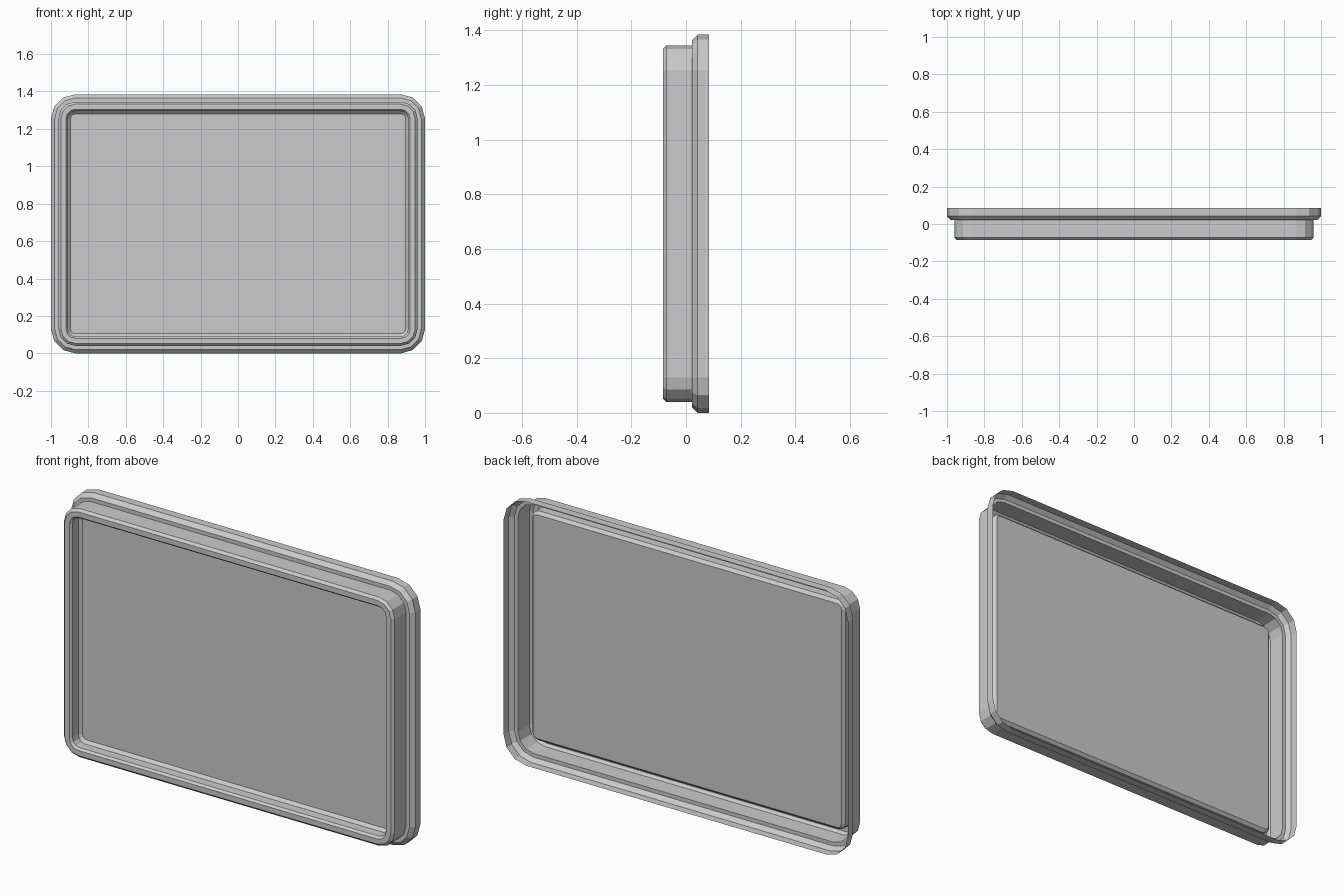
import bpy, bmesh
from math import cos, sin, pi

if "Cube" in bpy.data.objects:
    bpy.data.objects.remove(bpy.data.objects["Cube"])

W, H, R, SEG = 2.0, 1.385, 0.13, 3   # outer size, corner radius, corner segments

# Cross-section from the open back edge to the recessed panel: (inset, y)
PROFILE = [
    (0.0, 0.085), (0.0, 0.042), (0.02, 0.022),         # wide back flange
    (0.04, 0.022), (0.04, -0.072), (0.053, -0.085),    # body wall and front bevel
    (0.08, -0.085), (0.09, -0.073),                    # front rim
    (0.09, -0.025), (0.105, -0.01),                    # recess wall down to the panel
]


def rounded_loop(bm, inset, y):
    """Rounded rectangle offset inwards from the outer outline."""
    r = R - inset
    cx, cz = W / 2 - R, H / 2 - R
    verts = []
    for q, (sx, sz) in enumerate([(1, 1), (-1, 1), (-1, -1), (1, -1)]):
        for i in range(SEG + 1):
            a = (q + i / SEG) * pi / 2
            verts.append(bm.verts.new((sx * cx + r * cos(a), y,
                                       H / 2 + sz * cz + r * sin(a))))
    return verts


def finish(bm, name):
    mesh = bpy.data.meshes.new(name)
    bm.to_mesh(mesh)
    bm.free()
    obj = bpy.data.objects.new(name, mesh)
    bpy.context.collection.objects.link(obj)


# Stepped shell frame, open at the back
bm = bmesh.new()
loops = [rounded_loop(bm, d, y) for d, y in PROFILE]
for a, b in zip(loops, loops[1:]):
    n = len(a)
    for i in range(n):
        j = (i + 1) % n
        bm.faces.new((a[i], b[i], b[j], a[j]))
bmesh.ops.recalc_face_normals(bm, faces=bm.faces[:])
# make the front rim face forwards
rim = min(bm.faces, key=lambda f: f.calc_center_median().y)
if rim.normal.y > 0:
    bmesh.ops.reverse_faces(bm, faces=bm.faces[:])
finish(bm, "stepped_frame")

# Flat recessed panel
bm = bmesh.new()
face = bm.faces.new(rounded_loop(bm, *PROFILE[-1]))
face.normal_update()
if face.normal.y > 0:
    face.normal_flip()
finish(bm, "recessed_panel")
